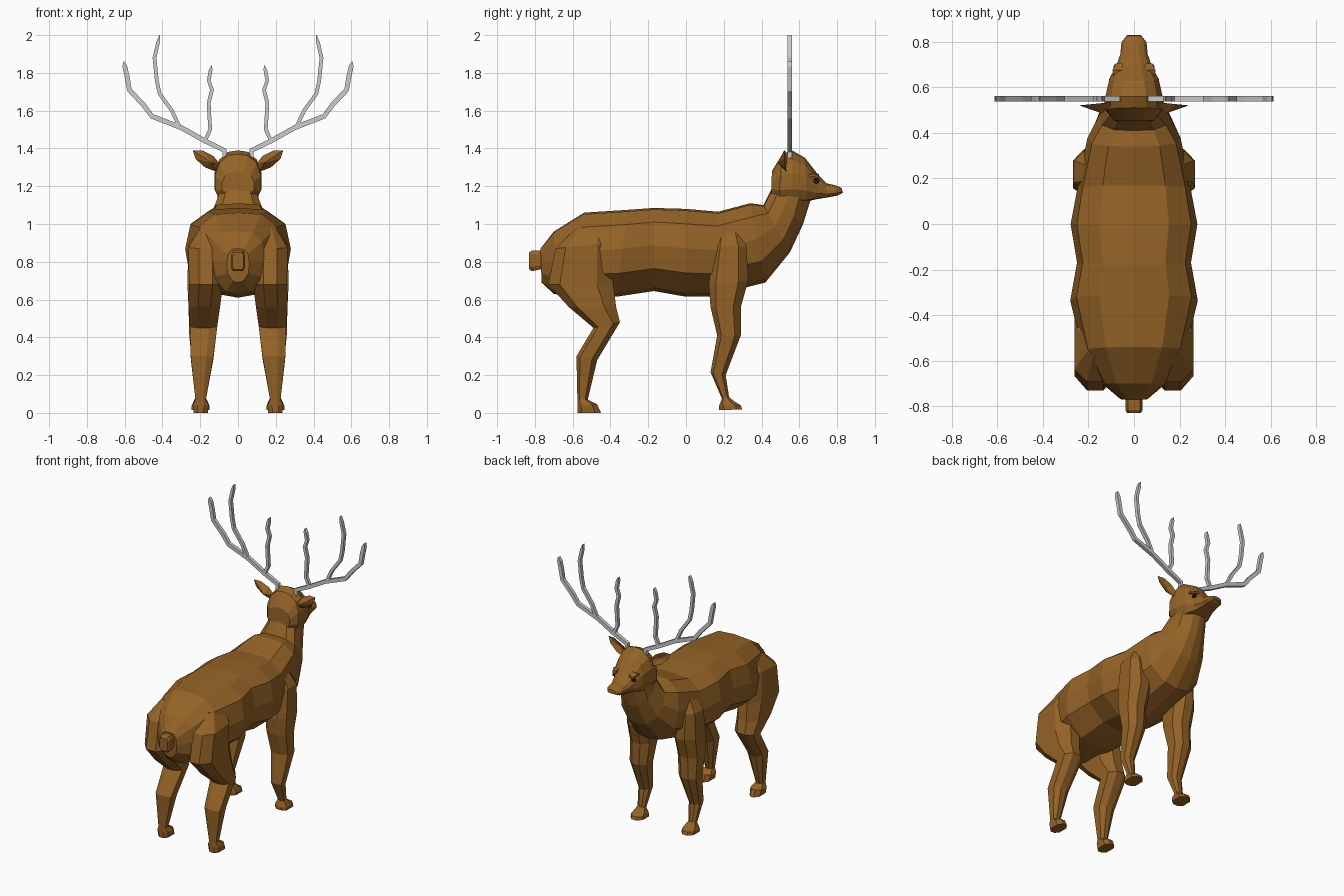
import bpy, bmesh
from mathutils import Vector as V

if "Cube" in bpy.data.objects:
    bpy.data.objects.remove(bpy.data.objects["Cube"])

brown = bpy.data.materials.new("brown_coat")
brown.diffuse_color = (0.30, 0.125, 0.02, 1)
brown.use_nodes = True
brown.node_tree.nodes["Principled BSDF"].inputs["Base Color"].default_value = brown.diffuse_color
dark = bpy.data.materials.new("dark_eye")
dark.diffuse_color = (0.03, 0.02, 0.015, 1)
dark.use_nodes = True
dark.node_tree.nodes["Principled BSDF"].inputs["Base Color"].default_value = dark.diffuse_color


def finish(name, bm, mat=None):
    bmesh.ops.recalc_face_normals(bm, faces=bm.faces)
    me = bpy.data.meshes.new(name)
    bm.to_mesh(me)
    bm.free()
    if mat:
        me.materials.append(mat)
    ob = bpy.data.objects.new(name, me)
    bpy.context.collection.objects.link(ob)
    return ob


def loft(bm, rings):
    """Skin a list of equal-length point rings and cap both ends."""
    vs = [[bm.verts.new(p) for p in r] for r in rings]
    n = len(vs[0])
    for a, b in zip(vs, vs[1:]):
        for i in range(n):
            j = (i + 1) % n
            bm.faces.new((a[i], a[j], b[j], b[i]))
    bm.faces.new(vs[0])
    bm.faces.new(vs[-1])


def section(half, top, bottom, width):
    """Symmetric cross-section between a top and a bottom (y, z) point."""
    t, b = V((0, *top)), V((0, *bottom))
    right = [b.lerp(t, h) + V((u * width, 0, 0)) for u, h in half]
    left = [V((-p.x, p.y, p.z)) for p in right[-2:0:-1]]
    return right + left


def body_part(name, half, rows):
    bm = bmesh.new()
    loft(bm, [section(half, (r[0], r[1]), (r[2], r[3]), r[4]) for r in rows])
    return finish(name, bm, brown)


# Body and neck: top y, z, bottom y, z, half width
BODY = [(0, 1), (.55, .98), (.9, .83), (1, .55), (.92, .27), (.45, .04), (0, 0)]
body_part("body", BODY, [
    (-.77, .87, -.765, .69, .06),
    (-.70, .96, -.70, .63, .14),
    (-.54, 1.06, -.58, .61, .225),
    (-.31, 1.075, -.37, .615, .28),
    (-.17, 1.085, -.17, .645, .25),
    (0, 1.08, 0, .615, .278),
    (.17, 1.065, .12, .615, .25),
    (.34, 1.11, .42, .69, .205),
    (.41, 1.10, .55, .85, .155),
    (.45, 1.18, .62, 1.0, .115),
    (.47, 1.27, .66, 1.13, .10)])

# Head, from the nape to the nose
HEAD = [(0, 1), (.42, .97), (.8, .82), (1, .56), (1, .25), (.75, .03), (0, 0)]
body_part("head", HEAD, [
    (.455, 1.28, .45, 1.15, .085),
    (.51, 1.37, .49, 1.115, .122),
    (.56, 1.39, .56, 1.115, .125),
    (.63, 1.35, .64, 1.12, .108),
    (.70, 1.26, .685, 1.13, .078),
    (.745, 1.215, .745, 1.14, .06),
    (.79, 1.205, .80, 1.15, .055),
    (.825, 1.19, .83, 1.165, .03)])

# Tail
bm = bmesh.new()
loft(bm, [section([(0, 1), (.7, 1), (1, .8), (1, .2), (.7, 0), (0, 0)], (y, t), (y, b), w)
          for y, t, b, w in [(-.72, .86, .78, .025), (-.77, .86, .76, .038),
                             (-.815, .86, .75, .038), (-.83, .85, .76, .03)]])
finish("tail", bm, brown)

# Legs: back y, z, front y, z, inner x, outer x
HIND = [(-.58, .98, -.42, .98, .13, .20),
        (-.69, .87, -.40, .90, .08, .262),
        (-.73, .68, -.385, .68, .08, .26),
        (-.62, .56, -.37, .56, .095, .262),
        (-.49, .45, -.35, .48, .11, .255),
        (-.58, .30, -.47, .28, .13, .25),
        (-.575, .07, -.52, .07, .17, .225),
        (-.575, .04, -.47, .045, .155, .24),
        (-.575, 0, -.45, 0, .16, .235)]
FORE = [(.17, .96, .29, .96, .14, .215),
        (.15, .88, .32, .88, .13, .262),
        (.12, .68, .33, .70, .10, .268),
        (.13, .56, .29, .56, .11, .262),
        (.165, .41, .29, .41, .125, .258),
        (.13, .215, .21, .20, .155, .238),
        (.19, .075, .228, .085, .172, .225),
        (.18, .05, .25, .065, .16, .235),
        (.175, .035, .29, .04, .152, .245),
        (.175, .015, .298, .018, .152, .245)]
LEG = [(0, .18), (0, .75), (.3, 1), (.7, 1), (1, .75), (1, .18), (.7, 0), (.3, 0)]

# Ear outline and antler branches as (x, z) points
EAR = [(.09, 1.31), (.13, 1.36), (.19, 1.39), (.24, 1.39), (.225, 1.345), (.175, 1.30), (.11, 1.275)]
ANTLER = [
    [(.07, 1.30), (.072, 1.39), (.175, 1.44), (.30, 1.51), (.455, 1.57), (.50, 1.63),
     (.575, 1.71), (.587, 1.78), (.605, 1.86)],
    [(.175, 1.44), (.147, 1.50), (.152, 1.58), (.155, 1.64), (.138, 1.71), (.155, 1.76), (.14, 1.84)],
    [(.31, 1.515), (.35, 1.60), (.415, 1.69), (.43, 1.76), (.442, 1.88), (.415, 2.0)]]


def branch(bm, pts, s, w):
    """Square bar along a path in the x-z plane, narrowing at its tip."""
    pts = [V((s * x, .55, z)) for x, z in pts]
    rings = []
    for i, p in enumerate(pts):
        d = (pts[min(i + 1, len(pts) - 1)] - pts[max(i - 1, 0)]).normalized()
        k = w * (.15 if i == len(pts) - 1 else 1)
        side, dep = V((d.z, 0, -d.x)) * k, V((0, .012, 0))
        if i == len(pts) - 2:                      # keep full width until near the tip
            rings.append([p - side - dep, p + side - dep, p + side + dep, p - side + dep])
            p, k = p.lerp(pts[-1], .7), k
            side = side * .95
        rings.append([p - side - dep, p + side - dep, p + side + dep, p - side + dep])
    loft(bm, rings)


for s, label in ((1, "right"), (-1, "left")):
    for name, rows in (("hind_leg", HIND), ("front_leg", FORE)):
        bm = bmesh.new()
        loft(bm, [[V((s * (xi + (xo - xi) * u), yb + (yf - yb) * v, zb + (zf - zb) * v))
                   for u, v in LEG] for yb, zb, yf, zf, xi, xo in rows])
        finish(f"{label}_{name}", bm, brown)

    # Ear: cupped front, ridged back
    bm = bmesh.new()
    rim = [bm.verts.new((s * x, .535 - .1 * (x - .09), z)) for x, z in EAR]
    for tip in ((.16, .51, 1.335), (.14, .485, 1.325)):
        c = bm.verts.new((s * tip[0], tip[1], tip[2]))
        for i in range(len(rim)):
            bm.faces.new((rim[i], rim[(i + 1) % len(rim)], c))
    finish(f"{label}_ear", bm, brown)

    # Antler
    bm = bmesh.new()
    for i, pts in enumerate(ANTLER):
        branch(bm, pts, s, .013 if i == 0 else .010)
    finish(f"{label}_antler", bm)

    # Eye and brow
    bm = bmesh.new()
    bmesh.ops.create_icosphere(bm, subdivisions=1, radius=.018)
    bmesh.ops.translate(bm, verts=bm.verts, vec=(s * .074, .688, 1.228))
    finish(f"{label}_eye", bm, dark)
    bm = bmesh.new()
    loft(bm, [[V((s * x, y, z + dz)) for x, dz in ((.05, 0), (a, -.006), (a, .008), (.05, .018))]
              for y, z, a in ((.64, 1.25, .09), (.675, 1.258, .094), (.705, 1.245, .08))])
    finish(f"{label}_brow", bm, brown)
